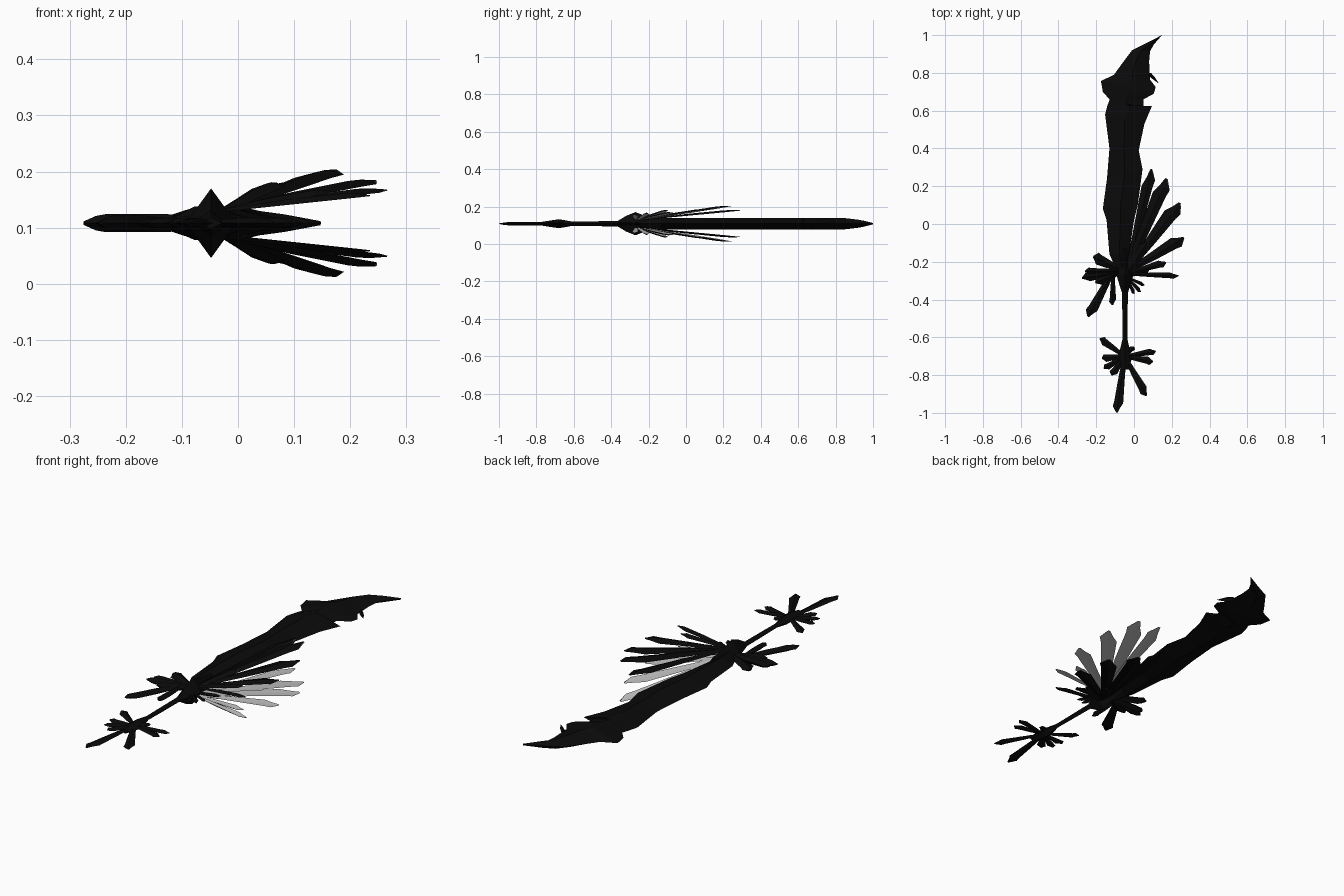
import bpy
import bmesh
from mathutils import Vector

MID = 0.108  # height of the sword's flat symmetry plane

cube = bpy.data.objects.get("Cube")
if cube:
    bpy.data.objects.remove(cube, do_unlink=True)


def make_material(name, value):
    material = bpy.data.materials.new(name)
    material.use_nodes = True
    colour = (value, value, value, 1.0)
    material.diffuse_color = colour
    shader = material.node_tree.nodes["Principled BSDF"]
    shader.inputs["Base Color"].default_value = colour
    shader.inputs["Roughness"].default_value = 0.8
    return material


black = make_material("black metal", 0.003)
pale = make_material("pale grey lining", 0.55)


def loft(name, sections, lined=False):
    """Skin four-point sections (left, top, right, bottom); lined gives a pale underside."""
    bm = bmesh.new()
    rings = [[bm.verts.new(point) for point in section] for section in sections]
    for first, second in zip(rings, rings[1:]):
        for i in range(4):
            j = (i + 1) % 4
            face = bm.faces.new((first[i], first[j], second[j], second[i]))
            face.material_index = 1 if lined and i >= 2 else 0
    bm.faces.new(rings[0])
    bm.faces.new(rings[-1])
    bmesh.ops.recalc_face_normals(bm, faces=bm.faces)
    mesh = bpy.data.meshes.new(name)
    bm.to_mesh(mesh)
    bm.free()
    mesh.materials.append(black)
    mesh.materials.append(pale)
    part = bpy.data.objects.new(name, mesh)
    bpy.context.collection.objects.link(part)
    return part


# Feather outline: position along the shaft, left width, right width, ridge height
FEATHER = [(0, 0.2, 0.2, 0.5), (0.45, 0.38, 0.34, 1), (0.82, 0.55, 0.42, 1),
           (0.9, 0.32, 0.5, 0.8), (1, 0.12, 0.05, 0.2)]


def feather(name, base, tip, width, thick, rise=0.0, side=0):
    """Side 0 is a solid feather in the middle plane, +1 or -1 a lined one above or below it."""
    base, tip = Vector(base), Vector(tip)
    along = tip - base
    across = Vector((-along.y, along.x)).normalized() * width
    sections = []
    for t, left, right, ridge in FEATHER:
        centre = base + along * t
        lift = side * (0.02 + (rise - 0.02) * t)
        up = thick * ridge
        top = up * (side or 1)
        under = 0.001 * side if side else -up
        points = [(centre + across * left, 0), (centre, top),
                  (centre - across * right, 0), (centre, under)]
        sections.append([(p.x, p.y, MID + lift + z) for p, z in points])
    return loft(name, sections, lined=side != 0)


# Blade: left edge and right edge points from the guard to the tip
BLADE = [(-0.08, -0.27, -0.03, -0.27), (-0.13, -0.16, -0.025, -0.15),
         (-0.145, 0.02, 0.0, 0.02), (-0.165, 0.08, 0.02, 0.1),
         (-0.143, 0.24, 0.045, 0.29), (-0.13, 0.4, 0.025, 0.39),
         (-0.153, 0.58, 0.055, 0.53), (-0.14, 0.63, 0.095, 0.625),
         (-0.132, 0.65, 0.05, 0.62), (-0.13, 0.66, 0.05, 0.66),
         (-0.165, 0.7, 0.105, 0.69), (-0.175, 0.757, 0.115, 0.725),
         (-0.106, 0.79, 0.085, 0.765), (-0.07, 0.84, 0.08, 0.86),
         (-0.01, 0.92, 0.085, 0.915), (0.06, 0.955, 0.105, 0.95),
         (0.146, 0.999, 0.148, 1.0)]
blade = []
for lx, ly, rx, ry in BLADE:
    ridge_x, ridge_y = (lx + rx) / 2, (ly + ry) / 2
    height = 0.03 * min(1, max(0.03, (1.0 - ridge_y) / 0.14) ** 0.6)
    blade.append([(lx, ly, MID), (ridge_x, ridge_y, MID + height),
                  (rx, ry, MID), (ridge_x, ridge_y, MID - height)])
loft("blade", blade)
loft("blade_barb", [[(x - w, y, MID), (x, y, MID + w), (x + w, y, MID), (x, y, MID - w)]
                    for x, y, w in ((0.08, 0.80, 0.01), (0.1, 0.775, 0.012), (0.13, 0.745, 0.001))])


def turned(name, stations):
    """Diamond-section bar on the grip axis: y, half width, half height."""
    x = -0.048
    loft(name, [[(x - w, y, MID), (x, y, MID + h), (x + w, y, MID), (x, y, MID - h)]
                for y, w, h in stations])


# Grip, guard hub and pommel hub
turned("grip", [(-0.70, 0.013, 0.01), (-0.5, 0.013, 0.013), (-0.34, 0.017, 0.014)])
turned("guard_hub", [(-0.37, 0.014, 0.012), (-0.32, 0.03, 0.042), (-0.27, 0.045, 0.062),
                     (-0.22, 0.03, 0.042), (-0.13, 0.02, 0.03)])
turned("pommel_hub", [(-0.77, 0.02, 0.01), (-0.72, 0.034, 0.018), (-0.68, 0.03, 0.024),
                      (-0.61, 0.013, 0.012)])

# Splayed wing, mirrored above and below: tip x, tip y, width, rise
WING = [(0.095, 0.29, 0.06, 0.07), (0.175, 0.24, 0.075, 0.094), (0.245, 0.11, 0.075, 0.075),
        (0.265, -0.075, 0.065, 0.058), (0.07, -0.1, 0.06, 0.07), (0.17, -0.205, 0.04, 0.055),
        (0.235, -0.275, 0.032, 0.048)]
for side, level in ((1, "upper"), (-1, "lower")):
    for number, (x, y, width, rise) in enumerate(WING):
        feather(f"{level}_wing_feather_{number}", (-0.03, -0.23 - 0.006 * number),
                (x, y), width, 0.01, rise, side)


def fan(name, base, tips, thick):
    for number, (x, y, width) in enumerate(tips):
        feather(f"{name}_{number}", base, (x, y), width, thick)


# Flat fans: right side of the guard, small spikes under the wing, and pommel
fan("guard_feather", (-0.06, -0.25),
    [(-0.215, -0.17, 0.06), (-0.26, -0.25, 0.04), (-0.275, -0.285, 0.045),
     (-0.205, -0.31, 0.045)], 0.016)
fan("guard_low_feather", (-0.11, -0.25), [(-0.245, -0.49, 0.055), (-0.115, -0.43, 0.035)], 0.014)
fan("guard_spike", (-0.04, -0.28),
    [(0.035, -0.36, 0.022), (0.0, -0.37, 0.02), (0.055, -0.325, 0.02), (0.08, -0.245, 0.025)], 0.008)
fan("pommel_feather", (-0.05, -0.70),
    [(-0.18, -0.605, 0.04), (-0.17, -0.71, 0.04), (-0.16, -0.765, 0.035), (-0.12, -0.80, 0.04),
     (-0.092, -0.998, 0.05), (0.065, -0.91, 0.045), (0.115, -0.675, 0.035),
     (0.10, -0.73, 0.04), (0.0, -0.65, 0.03)], 0.009)
